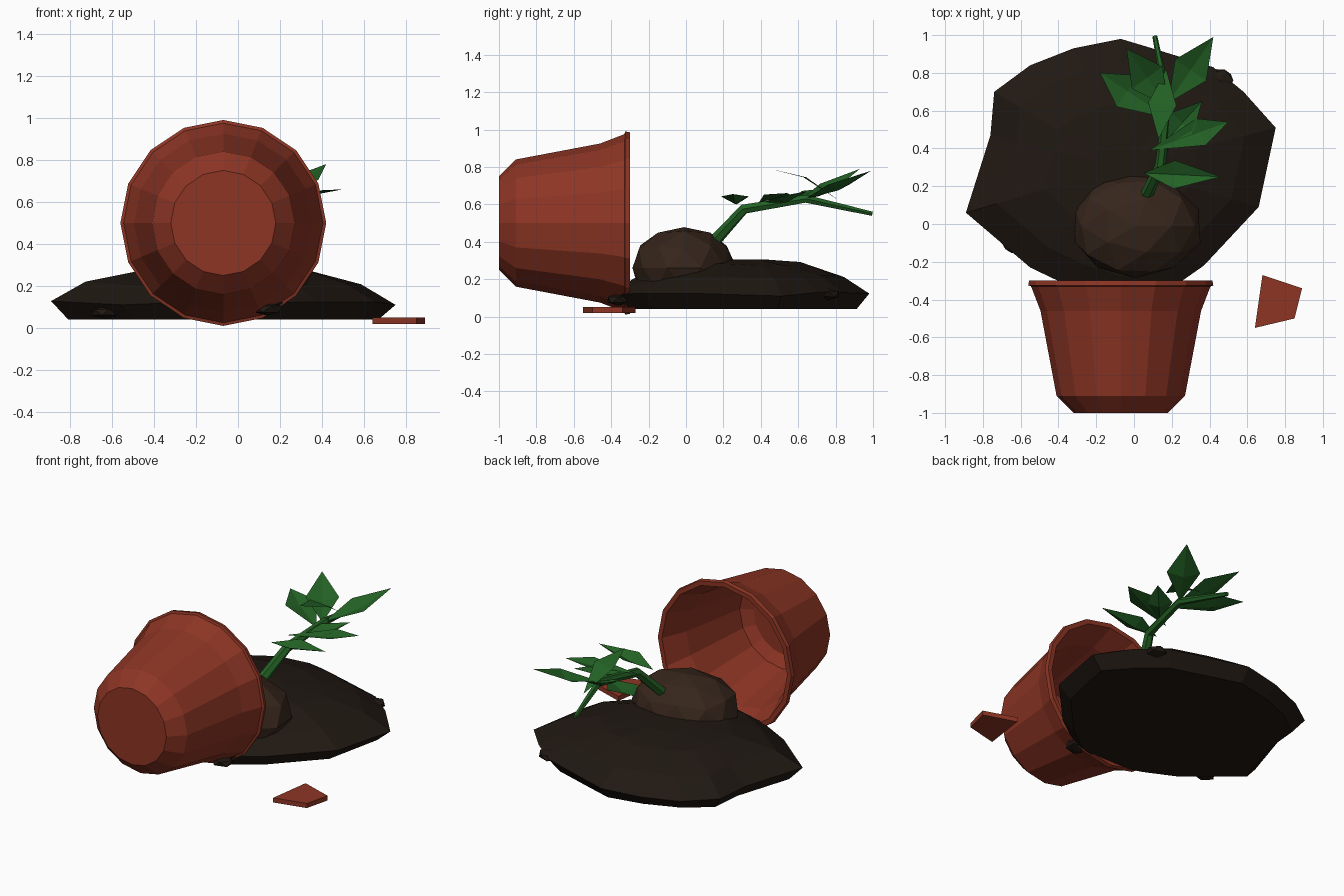
import bpy, bmesh, math, random
from mathutils import Vector

if "Cube" in bpy.data.objects:
    bpy.data.objects.remove(bpy.data.objects["Cube"])

random.seed(4)


def material(name, rgb):
    m = bpy.data.materials.new(name)
    m.diffuse_color = (*rgb, 1)
    m.use_nodes = True
    m.node_tree.nodes["Principled BSDF"].inputs["Base Color"].default_value = m.diffuse_color
    return m


CLAY = material("clay", (0.27, 0.036, 0.018))
SOIL = material("soil", (0.014, 0.009, 0.006))
ROOT = material("root_soil", (0.037, 0.019, 0.011))
GREEN = material("leaf_green", (0.017, 0.12, 0.018))


def finish(name, bm, mat):
    bmesh.ops.recalc_face_normals(bm, faces=bm.faces)
    me = bpy.data.meshes.new(name)
    bm.to_mesh(me)
    bm.free()
    me.materials.append(mat)
    ob = bpy.data.objects.new(name, me)
    bpy.context.collection.objects.link(ob)
    return ob


def loft(name, rings, mat, close=False):
    """Skin a list of equal-length point rings; cap the ends."""
    bm = bmesh.new()
    vs = [[bm.verts.new(p) for p in r] for r in rings]
    n = len(vs[0])
    for a, b in zip(vs, vs[1:]):
        for i in range(n):
            bm.faces.new((a[i], a[(i + 1) % n], b[(i + 1) % n], b[i]))
    bm.faces.new(vs[0])
    bm.faces.new(vs[-1])
    return finish(name, bm, mat)


# Pot: 16-sided profile (y, radius) around a horizontal axis, outside then inside
profile = [(-1, .25), (-.91, .34), (-.46, .425), (-.33, .475), (-.325, .49),
           (-.30, .485), (-.30, .455), (-.35, .435), (-.46, .39), (-.90, .31), (-.94, .24)]
loft("pot", [[(-.07 + r * math.cos(i * math.pi / 8), y, .5 + r * math.sin(i * math.pi / 8))
              for i in range(16)] for y, r in profile], CLAY)

# Broken pot shard on the floor
shard = [(.68, -.27), (.89, -.34), (.85, -.50), (.64, -.55)]
loft("pot_shard", [[(x, y, z) for x, y in shard] for z in (.02, .05)], CLAY)

# Spilled soil: an irregular outline shrunk towards the crown of the mound
outline = [(-.89, .06), (-.76, .47), (-.74, .70), (-.55, .84), (-.32, .93), (-.07, .98),
           (.13, .92), (.42, .83), (.58, .70), (.75, .51), (.66, .09), (.37, -.22),
           (.17, -.36), (-.07, -.42), (-.32, -.34), (-.55, -.23)]
levels = [(.90, .04, 0), (1, .12, .012), (.80, .21, .012), (.50, .28, .012), (.2, .305, 0)]
loft("spilled_soil", [[(-.07 + (x + .07) * s, .3 + (y - .3) * s, z + random.uniform(-j, j))
                       for x, y in outline] for s, z, j in levels], SOIL)


def lump(name, loc, size, mat, sub, jitter):
    bm = bmesh.new()
    bmesh.ops.create_icosphere(bm, subdivisions=sub, radius=1)
    for v in bm.verts:
        k = random.uniform(1 - jitter, 1)
        v.co = Vector(loc) + Vector([c * s * k for c, s in zip(v.co, size)])
    finish(name, bm, mat)


# Root ball and loose clods
lump("root_ball", (.01, -.01, .26), (.36, .29, .23), ROOT, 2, .06)
for n, loc in enumerate([(-.63, -.10, .075), (.46, .76, .12), (.14, -.36, .09)]):
    lump(f"soil_clod_{n}", loc, (.08, .07, .035), SOIL, 1, .15)

# Stem: tapered six-sided tube through a bent path
path = [Vector(p) for p in [(.06, .14, .39), (.14, .31, .575), (.18, .64, .63), (.11, .995, .55)]]
rings = []
for i, p in enumerate(path):
    d = (path[min(i + 1, 3)] - path[max(i - 1, 0)]).normalized()
    u = d.cross((0, 0, 1)).normalized()
    w = u.cross(d)
    r = (.034, .029, .024, .013)[i]
    rings.append([p + r * (u * math.cos(a * math.pi / 3) + w * math.sin(a * math.pi / 3))
                  for a in range(6)])
loft("stem", rings, GREEN)


def leaf(name, base, tip, width, fold=.03, t=.45, lift=0):
    """Pointed leaf of four triangles, creased along its spine."""
    a, b = Vector(base), Vector(tip)
    side = (b - a).cross((0, 0, 1)).normalized() * width / 2
    mid = a.lerp(b, t) + Vector((0, 0, lift))
    bm = bmesh.new()
    va, vb, vm, vl, vr = [bm.verts.new(p) for p in
                          (a, b, mid - Vector((0, 0, fold)), mid - side, mid + side)]
    for f in ((va, vm, vl), (va, vr, vm), (vm, vb, vl), (vm, vr, vb)):
        bm.faces.new(f)
    finish(name, bm, GREEN)


# Leaves: base, tip, width
leaves = [
    ((.05, .27, .60), (.46, .25, .655), .15, .04, .4, .02),
    ((.08, .39, .61), (.50, .54, .66), .15, .02, .65, .01),
    ((.15, .42, .61), (.36, .65, .67), .16, .03, .5, 0),
    ((.18, .64, .63), (.42, .99, .78), .20, .03, .5, 0),
    ((.18, .56, .62), (-.18, .80, .69), .20, .03, .6, .01),
    ((.18, .62, .63), (-.04, .93, .79), .20, .03, .5, 0),
    ((.17, .82, .62), (.13, .45, .79), .15, 0, .5, .04),
]
for n, args in enumerate(leaves):
    leaf(f"leaf_{n}", *args)
